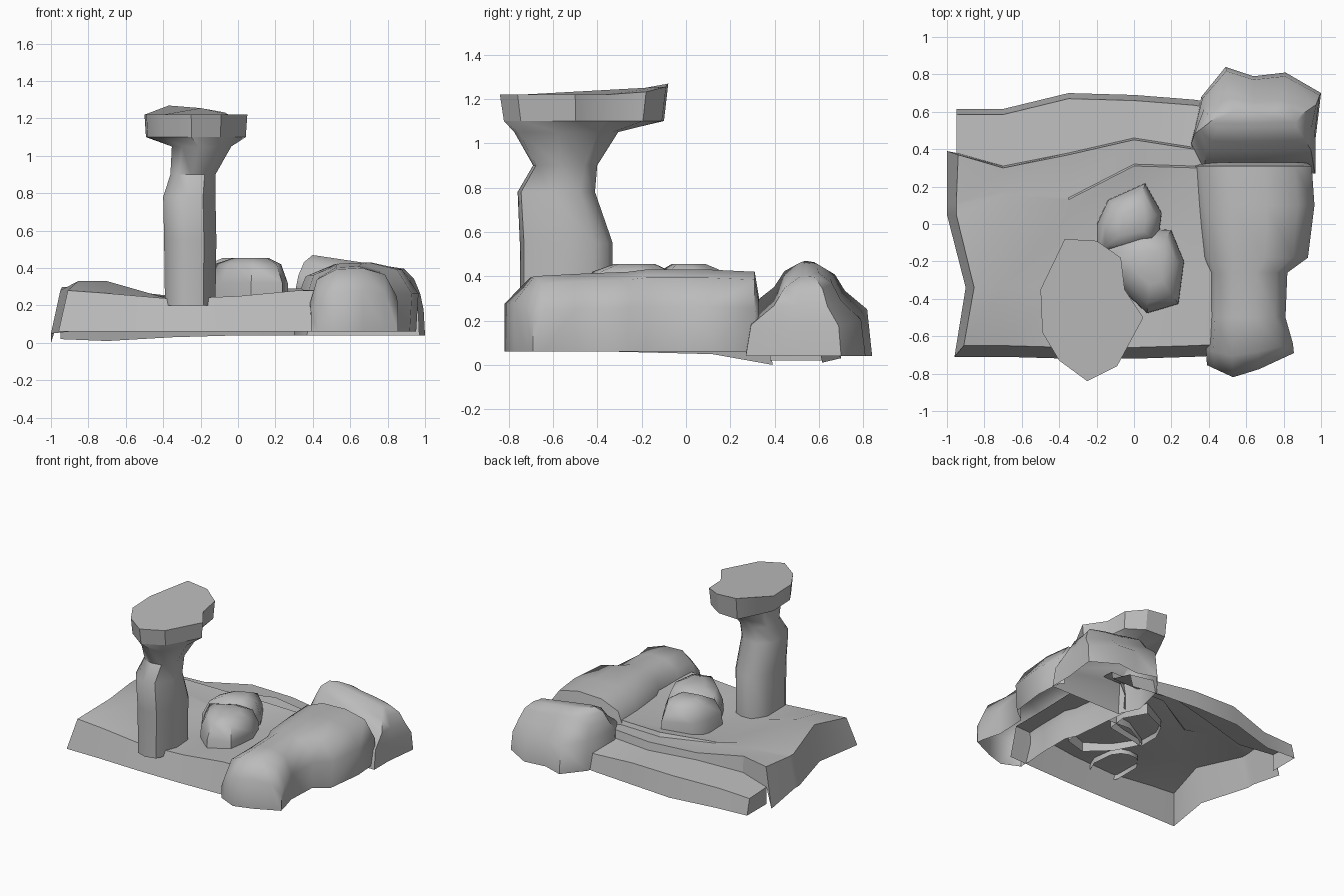
import bpy
import bmesh
import math

cube = bpy.data.objects.get("Cube")
if cube:
    bpy.data.objects.remove(cube, do_unlink=True)

# One plain stone colour for everything
stone = bpy.data.materials.new("grey_stone")
stone.use_nodes = True
stone_colour = (0.5, 0.5, 0.5, 1.0)
stone.diffuse_color = stone_colour
stone.node_tree.nodes["Principled BSDF"].inputs["Base Color"].default_value = stone_colour


def loft(name, rows, closed=False, cap_end=False, crease=35):
    """Skin a list of point rows, each holding the same number of points."""
    bm = bmesh.new()
    grid = [[bm.verts.new(point) for point in row] for row in rows]
    count = len(grid[0])
    for lower, upper in zip(grid, grid[1:]):
        for i in range(count if closed else count - 1):
            j = (i + 1) % count
            bm.faces.new((lower[i], lower[j], upper[j], upper[i]))
    if cap_end:
        bm.faces.new(grid[-1])
    bmesh.ops.recalc_face_normals(bm, faces=bm.faces)
    mesh = bpy.data.meshes.new(name)
    bm.to_mesh(mesh)
    bm.free()
    mesh.materials.append(stone)
    obj = bpy.data.objects.new(name, mesh)
    bpy.context.collection.objects.link(obj)
    bpy.ops.object.select_all(action="DESELECT")
    obj.select_set(True)
    bpy.context.view_layer.objects.active = obj
    bpy.ops.object.shade_smooth_by_angle(angle=math.radians(crease))
    return obj


def terrain_row(ys, zs, left, skirt=None):
    """A ground row across x, starting with an optional outer skirt point."""
    xs = (left, -0.7, -0.35, 0, 0.32, 0.54)
    row = list(zip(xs, ys, zs))
    return [skirt or row[0]] + row


def mound(name, outline, centre, levels, tilt=0.0):
    """A boulder made from one outline, shrunk level by level."""
    cx, cy = centre
    rows = []
    for sx, sy, z in levels:
        row = []
        for x, y in outline:
            px = cx + (x - cx) * sx
            lift = tilt * (px - cx) if (sx, sy) != (1, 1) else 0
            row.append((px, cy + (y - cy) * sy, z + lift))
        rows.append(row)
    return loft(name, rows, closed=True, cap_end=True, crease=50)


# Upper ground: front wall, hollowed top, shallow crease and back step
crease_y = (0.1, 0.16, 0.13, 0.31, 0.3, 0.3)
step_y = (0.37, 0.3, 0.37, 0.45, 0.4, 0.4)
foot_z = (0.15, 0.17, 0.2, 0.21, 0.2, 0.2)
front_y = (-0.71, -0.71, -0.72, -0.72, -0.71, -0.7)
upper_rows = [
    terrain_row(front_y, [0.06] * 6, -0.96),
    terrain_row([y + 0.06 for y in front_y],
                (0.28, 0.265, 0.235, 0.25, 0.28, 0.28), -0.91, (-0.96, -0.71, 0.06)),
    terrain_row([-0.34] * 6,
                (0.33, 0.33, 0.23, 0.24, 0.28, 0.28), -0.855, (-0.9, -0.34, 0.06)),
    terrain_row([0.05] * 6,
                (0.28, 0.3, 0.22, 0.22, 0.28, 0.29), -0.95, (-1, 0.05, 0.05)),
    terrain_row(crease_y,
                (0.28, 0.29, 0.24, 0.29, 0.29, 0.29), -0.95, (-1, 0.1, 0.05)),
    terrain_row([y + 0.01 for y in crease_y],
                (0.28, 0.29, 0.235, 0.26, 0.26, 0.26), -0.95, (-1, 0.11, 0.05)),
    terrain_row(step_y,
                (0.3, 0.29, 0.25, 0.27, 0.26, 0.26), -0.94, (-1, 0.39, 0)),
    terrain_row([y + 0.01 for y in step_y], foot_z, -0.95, (-1, 0.39, 0)),
]
loft("upper_ground", upper_rows, crease=25)

# Lower ledge along the back
ledge_y = (0.585, 0.585, 0.67, 0.66, 0.635, 0.6)
ledge_rows = [
    terrain_row([y + 0.01 for y in step_y], foot_z, -0.95, (-0.95, 0.38, 0.02)),
    terrain_row(ledge_y,
                (0.14, 0.15, 0.19, 0.19, 0.16, 0.15), -0.95, (-0.95, 0.61, 0.02)),
    terrain_row([y + 0.03 for y in ledge_y],
                (0.02, 0.01, 0.03, 0.04, 0.04, 0.04), -0.95),
]
loft("back_ledge", ledge_rows, crease=25)

# Long rounded rock: an arched section swept from back to front
arch = [(0.02, 0), (0, 0.45), (0.08, 0.82), (0.3, 0.98),
        (0.6, 1), (0.86, 0.9), (1, 0.55), (0.98, 0)]


def arch_row(y, left, right, top, bulge=0.0):
    base = 0.06
    return [(left + (right - left) * u,
             y - bulge * (1 - abs(u - 0.35) / 0.65),
             base + (top - base) * h) for u, h in arch]


rock_rows = [
    arch_row(0.33, 0.36, 0.92, 0.3),
    arch_row(0.31, 0.31, 0.95, 0.42),
    arch_row(0.1, 0.33, 0.965, 0.43),
    arch_row(-0.18, 0.36, 0.93, 0.43),
    arch_row(-0.26, 0.4, 0.82, 0.42),
    arch_row(-0.5, 0.4, 0.81, 0.41),
    arch_row(-0.64, 0.385, 0.85, 0.4, 0.07),
    arch_row(-0.69, 0.39, 0.855, 0.28, 0.14),
    arch_row(-0.69, 0.39, 0.855, 0.06, 0.14),
]
loft("long_rock", rock_rows, crease=55)

# Back boulder: a low bench at the front below a ridge that falls to one side
boulder_outline = [(0.37, 0.27), (0.3, 0.42), (0.36, 0.68), (0.49, 0.84), (0.64, 0.79),
                   (0.81, 0.81), (1, 0.7), (0.97, 0.45), (0.97, 0.27)]
boulder_levels = [(1, 1, 0.04), (0.98, 0.92, 0.23), (0.93, 0.56, 0.315),
                  (0.84, 0.4, 0.39), (0.7, 0.15, 0.435)]
mound("back_boulder", boulder_outline, (0.63, 0.56), boulder_levels, tilt=-0.15)

# Small twin-lobed rock in the middle
small_front = [(-0.19, -0.14), (0.02, -0.02), (0.2, -0.03), (0.27, -0.2),
               (0.24, -0.43), (0.07, -0.48), (-0.09, -0.33)]
small_back = [(-0.2, 0), (-0.14, 0.13), (0.06, 0.22), (0.15, 0.06),
              (0.13, -0.1), (-0.2, -0.16)]
small_levels = [(1, 1, 0.18), (0.98, 0.98, 0.32), (0.78, 0.78, 0.42), (0.4, 0.4, 0.455)]
mound("small_rock_front", small_front, (0.09, -0.22), small_levels)
mound("small_rock_back", small_back, (0, 0), small_levels)

# Mushroom-shaped pillar: fluid stem rings flaring into a flat cap
cap_outline = [(-0.37, -0.08), (-0.2, -0.09), (-0.07, -0.18), (-0.05, -0.35), (0.05, -0.5),
               (-0.09, -0.76), (-0.25, -0.84), (-0.4, -0.73), (-0.49, -0.58), (-0.5, -0.35)]
cap_x, cap_y = -0.24, -0.47
angles = [math.atan2(y - cap_y, x - cap_x) for x, y in cap_outline]


def rounded(value):
    """Push a sine or cosine outwards for a slightly boxy ring."""
    return math.copysign(abs(value) ** 0.8, value)


def stem_ring(z, cx, cy, rx, ry):
    return [(cx + rx * rounded(math.cos(a)), cy + ry * rounded(math.sin(a)), z)
            for a in angles]


cap_under = [(cap_x + (x - cap_x) * 0.97, cap_y + (y - cap_y) * 0.95, 1.1)
             for x, y in cap_outline]
cap_top = [(x, y, 1.22 + max(0, y + 0.25) * (0.14 - x * 0.4)) for x, y in cap_outline]
stem = [
    stem_ring(0.2, -0.26, -0.54, 0.14, 0.21),
    stem_ring(0.55, -0.26, -0.54, 0.145, 0.21),
    stem_ring(0.78, -0.265, -0.585, 0.145, 0.175),
    stem_ring(0.9, -0.245, -0.545, 0.125, 0.145),
    stem_ring(1.05, -0.2, -0.54, 0.165, 0.235),
]
loft("pillar_stem", stem + [cap_under], closed=True, crease=50)
loft("pillar_cap", [cap_under, cap_top], closed=True, cap_end=True, crease=30)
